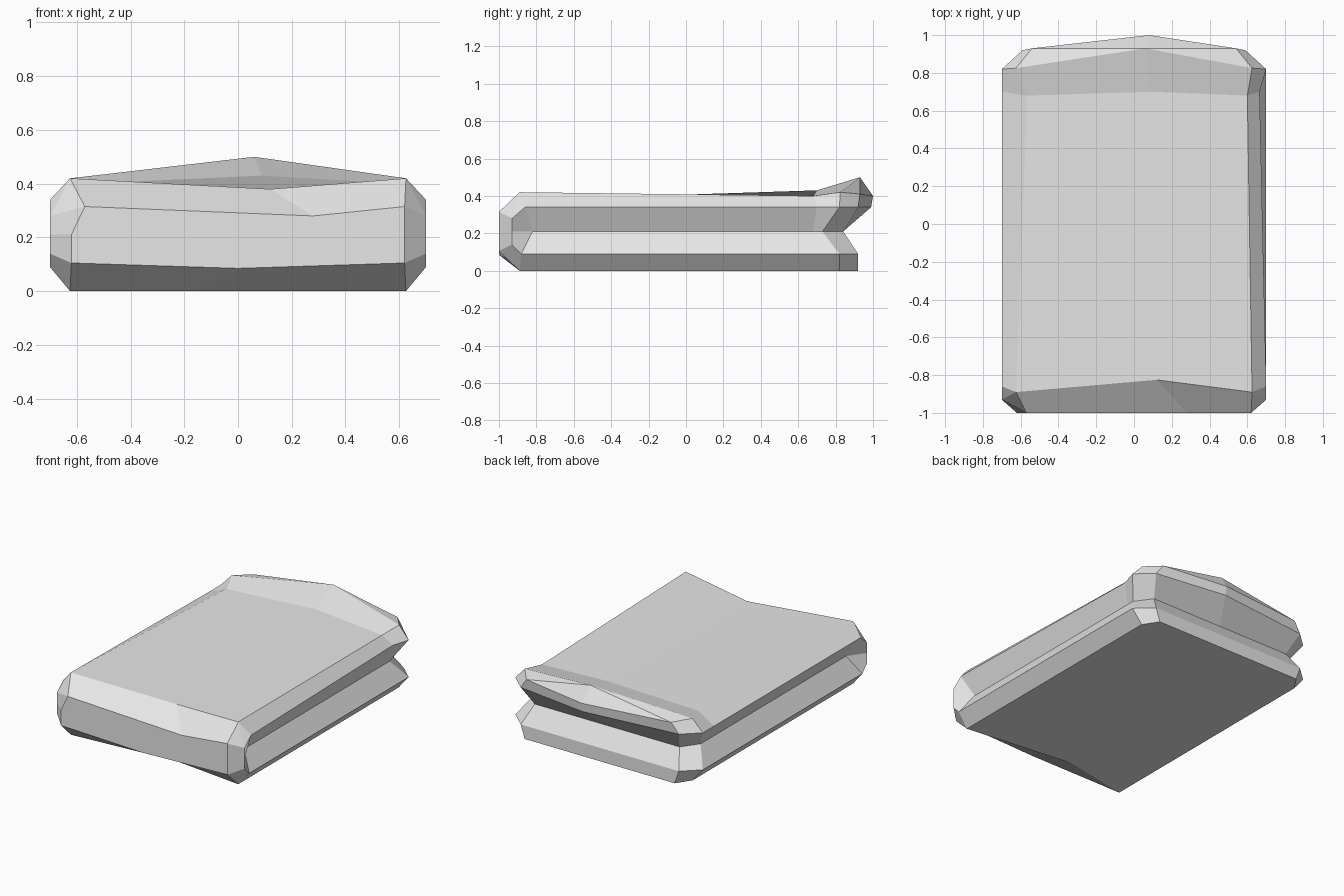
import bpy
import bmesh

cube = bpy.data.objects.get("Cube")
if cube:
    bpy.data.objects.remove(cube, do_unlink=True)

# Single plain material
grey = bpy.data.materials.new("plain_grey")
grey.use_nodes = True
colour = (0.8, 0.8, 0.8, 1)
grey.diffuse_color = colour
grey.node_tree.nodes["Principled BSDF"].inputs["Base Color"].default_value = colour

bm = bmesh.new()


def make_ring(front_mid, half, back_mid):
    """Closed outline: half points are mirrored across x between the two middle points."""
    right = [bm.verts.new(p) for p in half]
    left = [bm.verts.new((-x, y, z)) for x, y, z in reversed(half)]
    return [bm.verts.new(front_mid), *right, bm.verts.new(back_mid), *left]


def layer(z, width, front, crease, side_end, back_width, back, nose, nose_z, cheek_z):
    """Half outline: nose, cheek, side start, crease, side end, back chamfer."""
    return [(0.62, nose, nose_z), (0.7 if nose == -1 else width, max(nose, -0.93), cheek_z),
            (width, front, z), (width, crease, z), (width, side_end, z), (back_width, back, z)]


# Outlines stacked from the base to the top rim
base = layer(0, 0.625, -0.89, 0.68, 0.82, 0.56, 0.92, -0.89, 0, 0)
base[0] = base[1] = base[2]
lower = layer(0.09, 0.7, -0.88, 0.68, 0.82, 0.59, 0.92, -1, 0.105, 0.14)
groove = layer(0.21, 0.62, -0.82, 0.68, 0.73, 0.54, 0.84, -1, 0.21, 0.21)
upper = layer(0.34, 0.7, -0.86, 0.7, 0.82, 0.59, 0.92, -1, 0.315, 0.28)
corner = (0.625, -0.89, 0.42)
rim = [corner, corner, corner, (0.6, 0.68, 0.4), (0.625, 0.825, 0.42), (0.54, 0.93, 0.41)]

rings = [
    make_ring((-0.16, -0.8, 0), base, (0, 0.92, 0)),
    make_ring((0, -1, 0.085), lower, (0, 0.92, 0.09)),
    make_ring((0.1, -1, 0.21), groove, (0, 0.84, 0.21)),
    make_ring((0.28, -1, 0.28), upper, (0.08, 0.99, 0.34)),
    make_ring((0.12, -0.825, 0.38), rim, (0.08, 1, 0.4)),
]

# Slightly uneven edges along the upper fold
rings[3][4].co.x = 0.665
rings[3][-1].co.x = -0.57
rings[4][-4].co.x = -0.565

# Walls between neighbouring outlines
count = len(rings[0])
for low, high in zip(rings, rings[1:]):
    for i in range(count):
        j = (i + 1) % count
        bm.faces.new((low[i], low[j], high[j], high[i]))
bm.faces.new(rings[0])

# Top sheet with its raised back lip
top = rings[-1]
ridge = bm.verts.new((0.06, 0.93, 0.5))
dip = bm.verts.new((0.09, 0.7, 0.43))
front = top[0]
for side_front, crease, side_end in ((top[3], top[4], top[5]), (top[-3], top[-4], top[-5])):
    bm.faces.new((front, side_front, crease, dip))
    bm.faces.new((dip, crease, side_end, ridge))
for i in range(5, 9):
    bm.faces.new((top[i], top[i + 1], ridge))

bmesh.ops.remove_doubles(bm, verts=bm.verts, dist=0.0001)
bmesh.ops.recalc_face_normals(bm, faces=bm.faces)

mesh = bpy.data.meshes.new("folded_slab")
bm.to_mesh(mesh)
bm.free()
mesh.materials.append(grey)
slab = bpy.data.objects.new("folded_slab", mesh)
bpy.context.collection.objects.link(slab)
